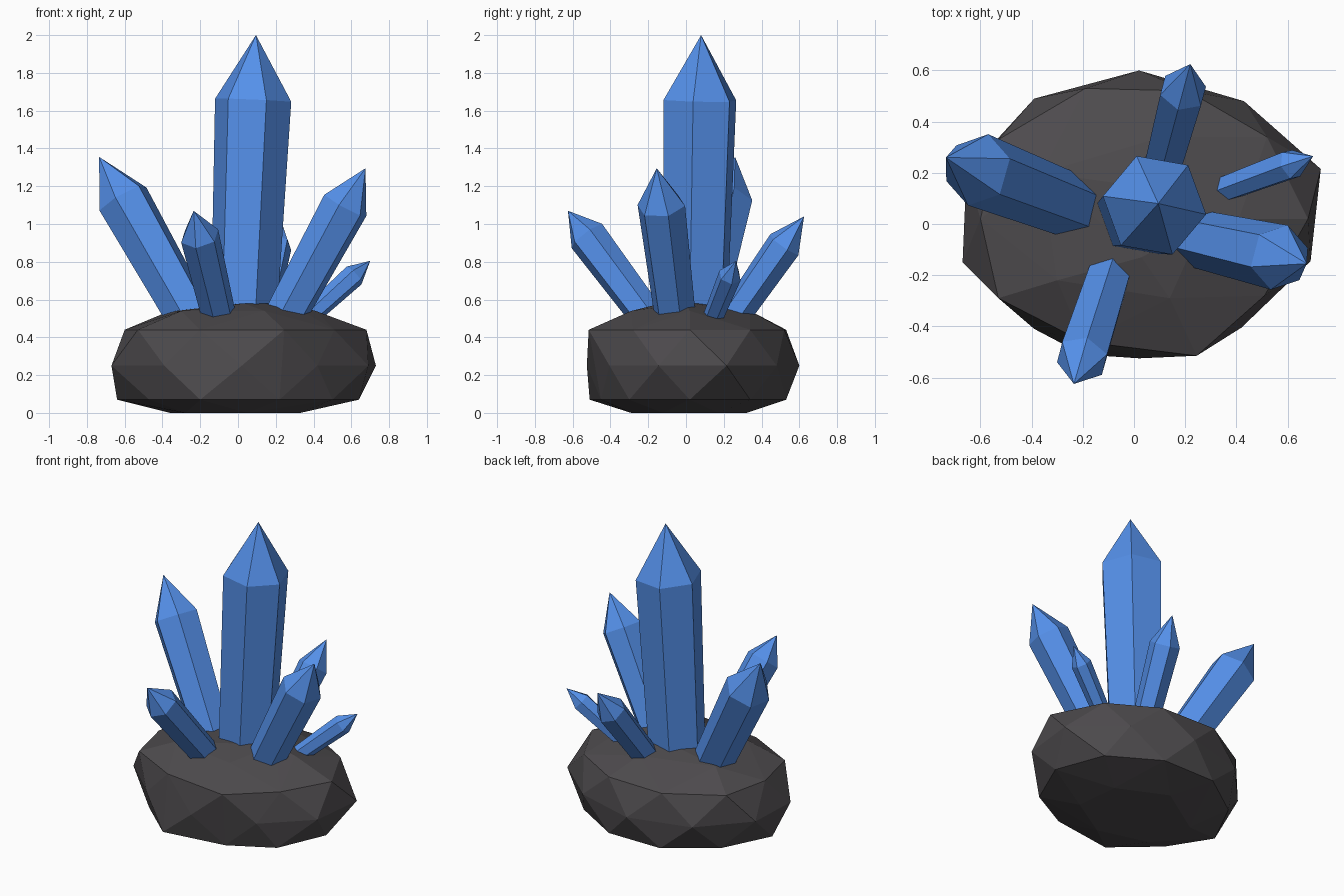
import bpy, bmesh, math
from mathutils import Vector, Matrix

if "Cube" in bpy.data.objects:
    bpy.data.objects.remove(bpy.data.objects["Cube"])


def material(name, rgb):
    m = bpy.data.materials.new(name)
    m.diffuse_color = (*rgb, 1)
    m.use_nodes = True
    m.node_tree.nodes["Principled BSDF"].inputs["Base Color"].default_value = m.diffuse_color
    return m


blue = material("crystal_blue", (0.09, 0.28, 0.82))
dark = material("rock_dark", (0.075, 0.07, 0.075))


def finish(bm, name, mat):
    bmesh.ops.recalc_face_normals(bm, faces=bm.faces)
    me = bpy.data.meshes.new(name)
    bm.to_mesh(me)
    bm.free()
    me.materials.append(mat)
    ob = bpy.data.objects.new(name, me)
    bpy.context.collection.objects.link(ob)
    return ob


# Faceted rock: hull of irregular rings, flat underneath
rings = [
    (0.00, [(-.36, .10), (-.28, -.20), (.05, -.29), (.33, -.12), (.30, .17), (-.02, .32)]),
    (0.07, [(.64, .02), (.50, -.30), (.22, -.45), (-.20, -.51), (-.47, -.27),
            (-.64, .0), (-.48, .32), (-.18, .53), (.20, .53), (.52, .34)]),
    (0.25, [(.73, .215), (.43, .48), (.02, .60), (-.39, .49), (-.655, .20),
            (-.67, -.15), (-.39, -.41), (.02, -.525), (.42, -.405), (.69, -.145)]),
    (0.44, [(.68, .02), (.51, -.28), (.245, -.515), (-.20, -.46), (-.53, -.29),
            (-.60, .02), (-.53, .33), (-.19, .53), (.21, .52), (.52, .34)]),
    (0.54, [(.41, .02), (.14, -.29), (-.30, -.22), (-.36, .20), (.11, .34)]),
    (0.58, [(.03, -.13), (.27, .0), (.08, .14)]),
]
bm = bmesh.new()
for z, pts in rings:
    for x, y in pts:
        bm.verts.new((x, y, z))
hull = bmesh.ops.convex_hull(bm, input=bm.verts)
bmesh.ops.delete(bm, geom=[v for v in bm.verts if not v.link_faces], context='VERTS')
finish(bm, "rock_base", dark)


# Six-sided crystal with slight flare towards the shoulder and a pointed tip
def crystal(name, base, tip, radius, tip_len, phase):
    base, tip = Vector(base), Vector(tip)
    axis = (tip - base).normalized()
    base = base - axis * 0.12          # sink the root into the rock
    length = (tip - base).length
    rot = Vector((0, 0, 1)).rotation_difference(axis).to_matrix().to_4x4()
    bm = bmesh.new()

    def ring(r, z):
        a = [math.radians(phase + 60 * i) for i in range(6)]
        return [bm.verts.new((r * math.cos(t), r * math.sin(t), z)) for t in a]

    low, high = ring(radius * 0.86, 0), ring(radius, length - tip_len)
    top = bm.verts.new((0, 0, length))
    bm.faces.new(low)
    for i in range(6):
        j = (i + 1) % 6
        bm.faces.new((low[i], low[j], high[j], high[i]))
        bm.faces.new((high[i], high[j], top))
    bm.transform(Matrix.Translation(base) @ rot)
    finish(bm, name, blue)


crystal("main_crystal", (.034, .052, .58), (.095, .08, 2.0), .205, .345, -10)
crystal("left_crystal", (-.28, .085, .55), (-.735, .26, 1.355), .145, .26, 15)
crystal("right_crystal", (.28, -.065, .57), (.675, -.155, 1.295), .13, .225, 15)
crystal("front_crystal", (-.11, -.235, .55), (-.235, -.625, 1.07), .105, .17, 15)
crystal("back_crystal", (.13, .29, .56), (.22, .625, 1.04), .095, .185, 15)
crystal("small_crystal", (.43, .165, .56), (.70, .265, .805), .062, .12, 15)
